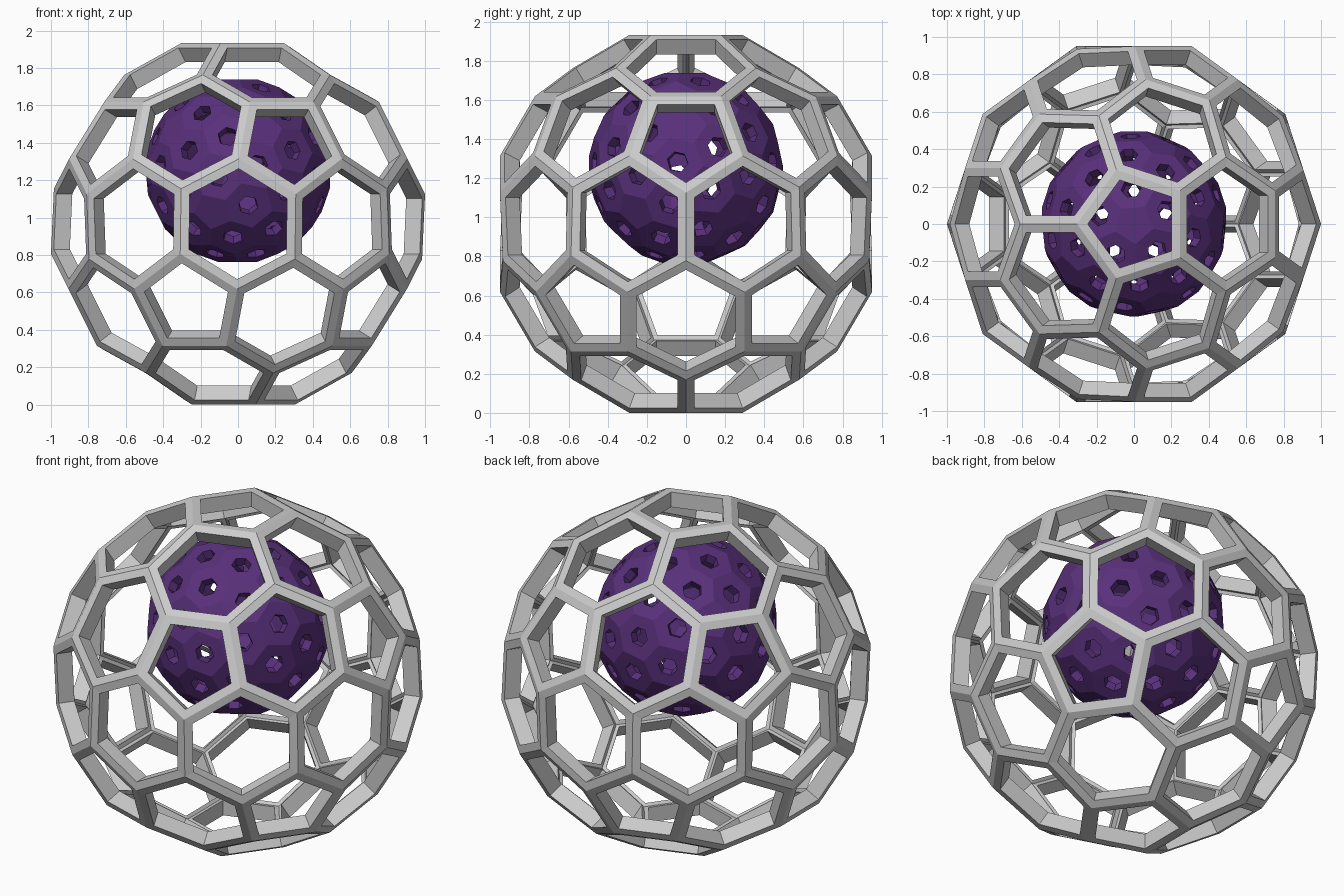
import bpy, bmesh, math
from mathutils import Vector

if "Cube" in bpy.data.objects:
    bpy.data.objects.remove(bpy.data.objects["Cube"])


def dual_cells(bm):
    """Ordered loop of surrounding face centres for every vertex."""
    cells = []
    for v in bm.verts:
        n = v.co.normalized()
        a = n.orthogonal().normalized()
        b = n.cross(a)
        pts = [f.calc_center_median() for f in v.link_faces]
        pts.sort(key=lambda p: math.atan2(p.dot(b), p.dot(a)))
        cells.append(pts)
    return cells


def frame(name, cells, centre, inset, depth, taper, solid_pentagons=False):
    """Hollow shell with a window cut into every cell."""
    bm = bmesh.new()

    def quad(*pts):
        bm.faces.new([bm.verts.new(p) for p in pts])

    for loop in cells:
        k = len(loop)
        c = sum(loop, Vector()) / k
        n = c.normalized()
        r = max(p.length for p in loop)
        back = [p * (1 - depth / r) for p in loop]
        if solid_pentagons and k == 5:
            quad(*loop)
            quad(*reversed(back))
            continue
        apothem = sum(((loop[i] + loop[i - 1]) / 2 - c).length for i in range(k)) / k
        rim = [p.lerp(c, inset / apothem) for p in loop]
        low = [p.lerp(c, taper) - n * depth for p in rim]
        for i in range(k):
            j = (i + 1) % k
            quad(loop[i], loop[j], rim[j], rim[i])
            quad(rim[i], rim[j], low[j], low[i])
            quad(low[i], low[j], back[j], back[i])
    bmesh.ops.remove_doubles(bm, verts=bm.verts, dist=1e-4)
    bmesh.ops.recalc_face_normals(bm, faces=bm.faces)
    me = bpy.data.meshes.new(name)
    bm.to_mesh(me)
    bm.free()
    ob = bpy.data.objects.new(name, me)
    ob.location = centre
    bpy.context.collection.objects.link(ob)
    return ob


# Outer cage: hexagon and pentagon frame
bm = bmesh.new()
bmesh.ops.create_icosphere(bm, subdivisions=2, radius=1)
cells = dual_cells(bm)
bm.free()
s = 1 / max(p.x for c in cells for p in c)
cells = [[p * s for p in c] for c in cells]
half_height = max(p.z for c in cells for p in c)
frame("outer_cage", cells, (0, 0, half_height), 0.046, 0.09, 0.0)

# Inner ball: thick perforated shell, three windows per icosahedron face
ico = bmesh.new()
bmesh.ops.create_icosphere(ico, subdivisions=1, radius=1)
bm = bmesh.new()
for v in ico.verts:
    bm.verts.new(v.co.normalized())
for f in ico.faces:
    p = [v.co for v in f.verts]
    for i in range(3):
        q = p[i] * 4 + p[(i + 1) % 3] * 2 + p[(i + 2) % 3]
        bm.verts.new(q.normalized())
ico.free()
bmesh.ops.convex_hull(bm, input=bm.verts)
cells = [[p.normalized() * 0.5 for p in c] for c in dual_cells(bm)]
bm.free()
ball = frame("inner_ball", cells, (0, 0, 1.25), 0.068, 0.05, 0.1, True)

mat = bpy.data.materials.new("purple")
mat.diffuse_color = (0.10, 0.03, 0.20, 1)
mat.use_nodes = True
mat.node_tree.nodes["Principled BSDF"].inputs["Base Color"].default_value = mat.diffuse_color
ball.data.materials.append(mat)
